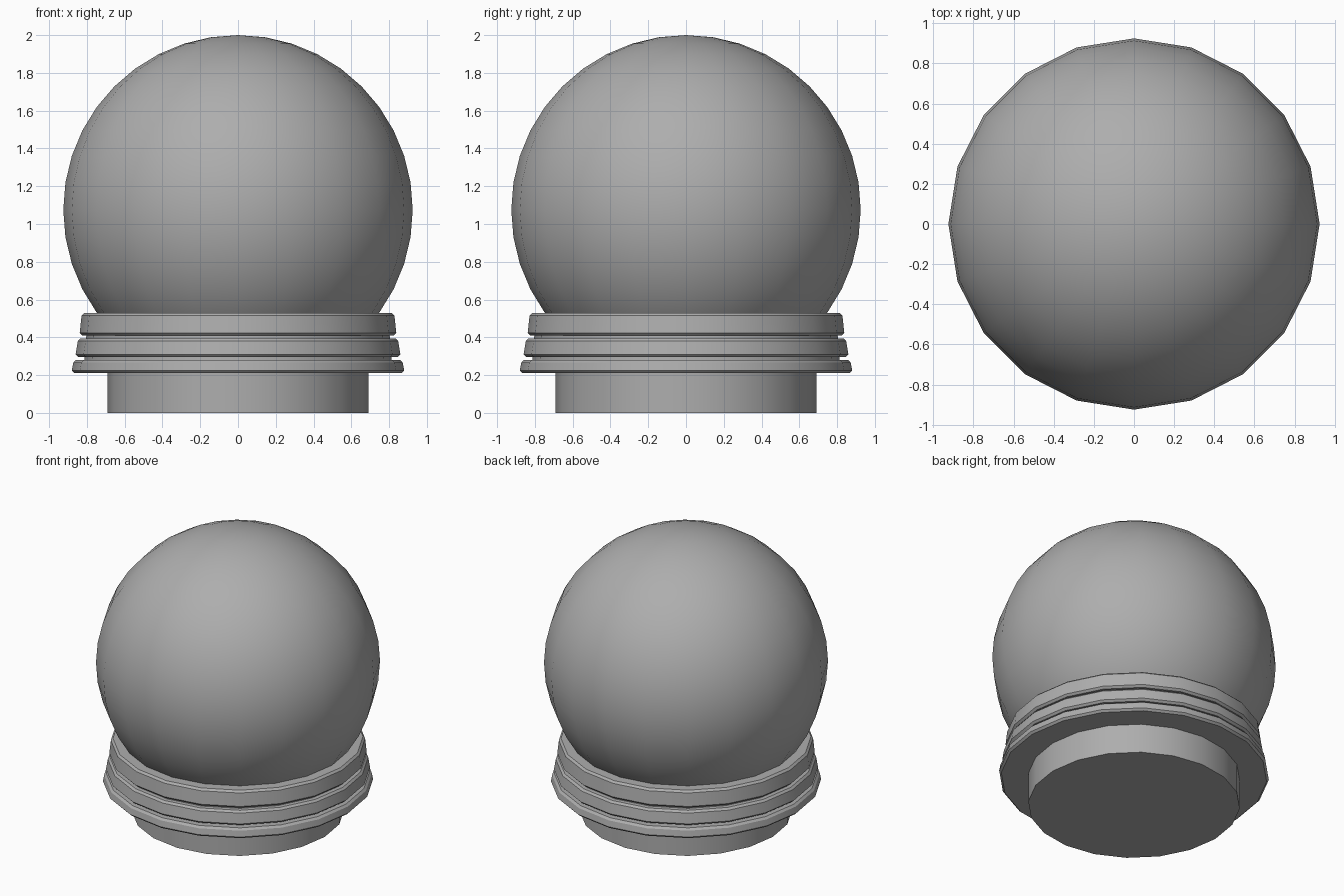
import bpy
import bmesh
import math

SIDES = 20

cube = bpy.data.objects.get("Cube")
if cube:
    bpy.data.objects.remove(cube, do_unlink=True)

grey = bpy.data.materials.new("plain_grey")
grey.use_nodes = True
colour = (0.42, 0.42, 0.42, 1)
grey.diffuse_color = colour
grey.node_tree.nodes["Principled BSDF"].inputs["Base Color"].default_value = colour


def lathe(name, profile, angle):
    """Turn a bottom-to-top (radius, height) profile round the z axis."""
    bm = bmesh.new()
    rings = []
    for r, z in profile:
        if r < 1e-5:
            rings.append([bm.verts.new((0, 0, z))])
            continue
        turns = [math.tau * i / SIDES for i in range(SIDES)]
        rings.append([bm.verts.new((r * math.cos(t), r * math.sin(t), z)) for t in turns])
    for low, high in zip(rings, rings[1:]):
        for i in range(SIDES):
            j = (i + 1) % SIDES
            if len(high) == 1:
                bm.faces.new((low[i], low[j], high[0]))
            else:
                bm.faces.new((low[i], low[j], high[j], high[i]))
    # Flat caps on open ends
    bm.faces.new(rings[0][::-1])
    if len(rings[-1]) > 1:
        bm.faces.new(rings[-1])
    mesh = bpy.data.meshes.new(name)
    bm.to_mesh(mesh)
    bm.free()
    mesh.materials.append(grey)
    obj = bpy.data.objects.new(name, mesh)
    bpy.context.collection.objects.link(obj)
    bpy.ops.object.select_all(action="DESELECT")
    obj.select_set(True)
    bpy.context.view_layer.objects.active = obj
    bpy.ops.object.shade_smooth_by_angle(angle=math.radians(angle))
    return obj


# Globe, cut off where it sits in the collar
RADIUS, CENTRE = 0.925, 1.075
steps = [math.radians(9 * k) for k in range(-5, 11)]
lathe("globe", [(RADIUS * math.cos(a), CENTRE + RADIUS * math.sin(a)) for a in steps], 30)

# Plinth under the collar
lathe("base", [(0.69, 0), (0.69, 0.23)], 30)

# Stepped collar: three bevelled bands with narrow grooves between them
bands = [("lower_band", 0.21, 0.28, 0.88, 0.872),
         ("middle_band", 0.295, 0.395, 0.86, 0.848),
         ("upper_band", 0.41, 0.53, 0.838, 0.828)]
for name, z0, z1, r0, r1 in bands:
    b = 0.014
    lathe(name, [(r0 - b, z0), (r0, z0 + b), (r1, z1 - b), (r1 - b, z1)], 25)

# Recessed core that shows in the grooves
lathe("collar_core", [(0.815, 0.25), (0.8, 0.45)], 30)
